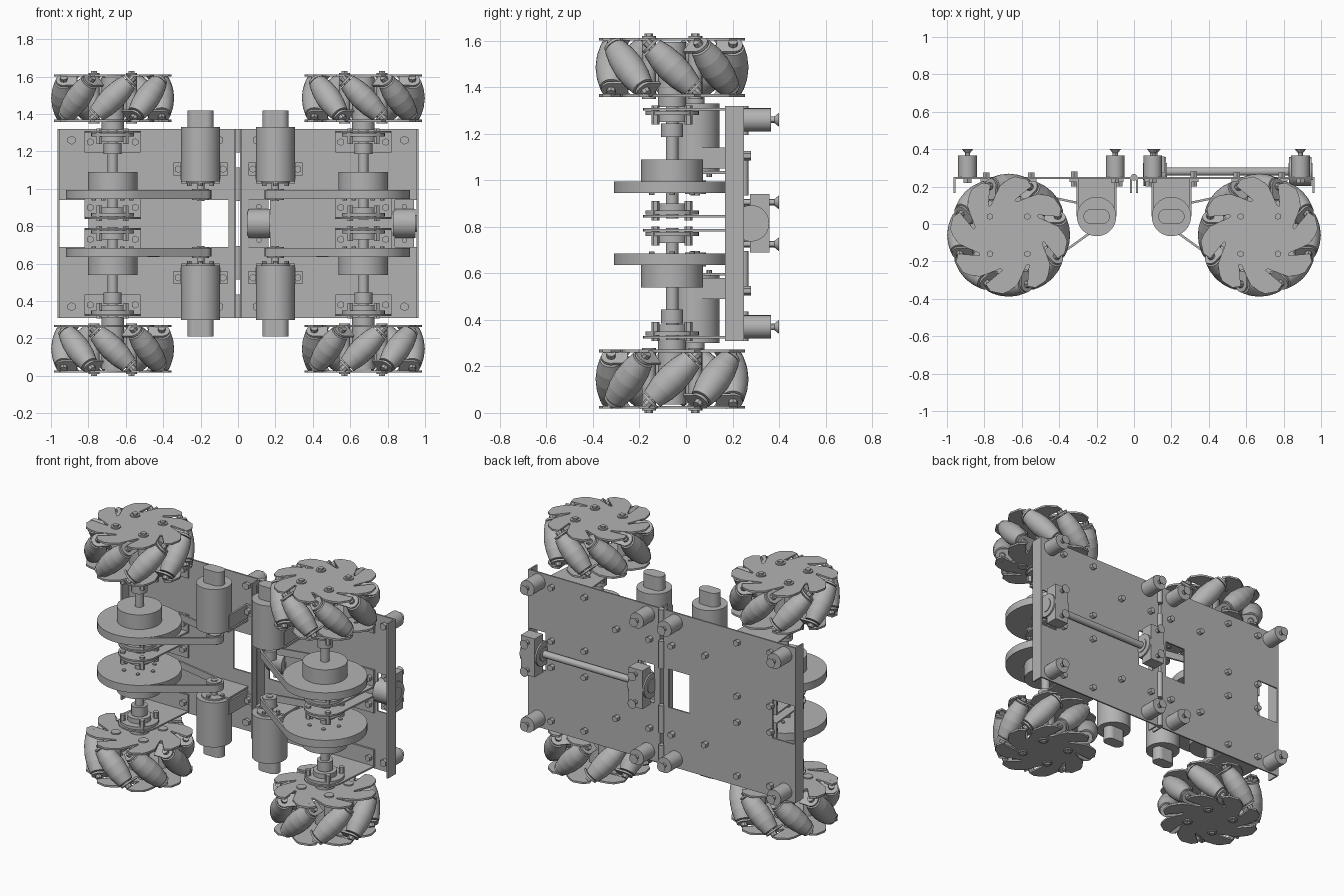
import bpy, bmesh
from math import sin, cos, pi, acos, atan2, hypot
from mathutils import Matrix, Vector

cube = bpy.data.objects.get("Cube")
if cube:
    bpy.data.objects.remove(cube)

MID = 0.815                       # height of the symmetry plane
AXLE = Vector((0.67, -0.06, 0))   # wheel axle position
MOTOR = Vector((0.2, 0.04, 0))    # motor shaft position
UP = Vector((0, 0, 1))

grey = bpy.data.materials.new("machined grey")
grey.use_nodes = True
grey.diffuse_color = (0.45, 0.45, 0.45, 1)
grey.node_tree.nodes["Principled BSDF"].inputs["Base Color"].default_value = grey.diffuse_color


def box(bm, x, y, z, m=Matrix()):
    """Box from three (low, high) ranges."""
    c = Vector([(a + b) / 2 for a, b in (x, y, z)])
    size = [b - a for a, b in (x, y, z)]
    bmesh.ops.create_cube(bm, size=1, matrix=m @ Matrix.Translation(c) @ Matrix.Diagonal((*size, 1)))


def rod(bm, p, q, r, r2=None, seg=24):
    """Cylinder or cone between two points."""
    p, q = Vector(p), Vector(q)
    turn = (q - p).to_track_quat('Z', 'Y').to_matrix().to_4x4()
    bmesh.ops.create_cone(bm, cap_ends=True, segments=seg, radius1=r, radius2=r if r2 is None else r2,
                          depth=(q - p).length, matrix=Matrix.Translation((p + q) / 2) @ turn)


def disc(bm, c, z0, z1, r, seg=32):
    """Upright cylinder around a centre."""
    rod(bm, (c.x, c.y, z0), (c.x, c.y, z1), r, seg=seg)


def prism(bm, outline, z0, z1):
    """Extrude a flat outline upward."""
    face = bm.faces.new([bm.verts.new((x, y, z0)) for x, y in outline])
    new = bmesh.ops.extrude_face_region(bm, geom=[face])["geom"]
    for v in new:
        if isinstance(v, bmesh.types.BMVert):
            v.co.z = z1


def finish(name, bm, mirror=None):
    bmesh.ops.recalc_face_normals(bm, faces=bm.faces)
    mesh = bpy.data.meshes.new(name)
    bm.to_mesh(mesh)
    bm.free()
    mesh.materials.append(grey)
    ob = bpy.data.objects.new(name, mesh)
    bpy.context.collection.objects.link(ob)
    ob.location.z = MID
    bpy.ops.object.select_all(action='DESELECT')
    ob.select_set(True)
    bpy.context.view_layer.objects.active = ob
    bpy.ops.object.shade_smooth_by_angle()
    if mirror:
        mod = ob.modifiers.new("mirror", 'MIRROR')
        mod.use_axis = mirror
        mod.use_mirror_merge = False
    return ob


ALL = (True, False, True)
WZ = 0.67                         # wheel centre above the symmetry plane
hub = AXLE + UP * WZ

# Wheel side plates with slanted slots
bm = bmesh.new()
sector = [(0.30, 0), (0.315, 6), (0.315, 18), (0.29, 25), (0.19, 10), (0.185, 14), (0.27, 35)]
outline = []
for k in range(8):
    for r, a in sector:
        t = (k * 45 + a) * pi / 180
        outline.append((AXLE.x + r * cos(t), AXLE.y + r * sin(t)))
for z in (-0.127, 0.115):
    prism(bm, outline, WZ + z, WZ + z + 0.012)
finish("wheel_plates", bm, ALL)

# Angled barrel rollers with their end tabs and bolts
rollers, tabs = bmesh.new(), bmesh.new()
for k in range(8):
    a = k * pi / 4
    out = Vector((cos(a), sin(a), 0))
    axis = (UP - Vector((-sin(a), cos(a), 0))).normalized()
    c = hub + out * 0.262
    widths = [(-0.12, 0.048), (-0.06, 0.062), (0, 0.067), (0.06, 0.062), (0.12, 0.048)]
    for (d, r), (e, q) in zip(widths, widths[1:]):
        rod(rollers, c + axis * d, c + axis * e, r, q)
    frame = Matrix((out, axis.cross(out), axis)).transposed().to_4x4()
    frame.translation = c
    for end in (-1, 1):
        rod(tabs, c + axis * end * 0.126, c + axis * end * 0.138, 0.042)
        rod(tabs, c + axis * end * 0.11, c + axis * end * 0.158, 0.02, seg=8)
        box(tabs, (-0.07, 0), (-0.04, 0.04), (end * 0.132 - 0.006, end * 0.132 + 0.006), frame)
bmesh.ops.remove_doubles(rollers, verts=rollers.verts, dist=0.0002)
finish("wheel_rollers", rollers, ALL)
finish("roller_tabs", tabs, ALL)

# Wheel hub spacers and bolts
bm = bmesh.new()
for dx in (-0.1, 0.1):
    for dy in (-0.1, 0.1):
        c = AXLE + Vector((dx, dy, 0))
        disc(bm, c, WZ - 0.135, WZ + 0.135, 0.03, 16)
        disc(bm, c, WZ + 0.13, WZ + 0.145, 0.018, 6)
disc(bm, AXLE, WZ - 0.17, WZ + 0.11, 0.06)
finish("wheel_hub", bm, ALL)

# Axle, pulley and collars
bm = bmesh.new()
disc(bm, AXLE, 0.02, WZ, 0.027)
disc(bm, AXLE, 0.37, 0.43, 0.048)
finish("axle", bm, ALL)
bm = bmesh.new()
disc(bm, AXLE, 0.13, 0.18, 0.25, 64)
disc(bm, AXLE, 0.175, 0.275, 0.133, 48)
for k in range(6):
    disc(bm, AXLE + Vector((0.1 * cos(k * pi / 3), 0.1 * sin(k * pi / 3), 0)), 0.122, 0.135, 0.012, 8)
finish("drive_pulley", bm, ALL)


# Belt loop around the two pulleys
def loop(big, small):
    d = MOTOR - AXLE
    a, b = atan2(d.y, d.x), acos((big - small) / hypot(d.x, d.y))
    n = 32
    pts = []
    for c, r, t0, t1 in ((AXLE, big, a + b, a + 2 * pi - b), (MOTOR, small, a - b, a + b)):
        for i in range(n + 1):
            t = t0 + (t1 - t0) * i / n
            pts.append((c.x + r * cos(t), c.y + r * sin(t)))
    return pts


bm = bmesh.new()
rings = [[bm.verts.new((x, y, z)) for x, y in loop(0.238 + g, 0.045 + g)]
         for g, z in ((0, 0.132), (0.012, 0.132), (0.012, 0.178), (0, 0.178))]
for i, ring in enumerate(rings):
    other = rings[(i + 1) % len(rings)]
    for j in range(len(ring)):
        n = (j + 1) % len(ring)
        bm.faces.new((ring[j], ring[n], other[n], other[j]))
finish("drive_belt", bm, ALL)

# Motor with flat-sided end cap, shaft pulley and clamp
bm = bmesh.new()
disc(bm, MOTOR, 0.225, 0.515, 0.105, 40)
disc(bm, MOTOR, 0.215, 0.225, 0.075)
disc(bm, MOTOR, 0.12, 0.22, 0.02, 16)
disc(bm, MOTOR, 0.125, 0.185, 0.045)
box(bm, (0.165, 0.235), (0.0, 0.08), (0.51, 0.605))
for dx in (-0.03, 0.03):
    disc(bm, MOTOR + Vector((dx, 0, 0)), 0.51, 0.605, 0.04)
for k in range(4):
    disc(bm, MOTOR + Vector((0.06 * cos(k * pi / 2), 0.06 * sin(k * pi / 2), 0)), 0.2, 0.23, 0.012, 8)
finish("motor", bm, ALL)
bm = bmesh.new()
for x in (0.093, 0.295):
    box(bm, (x, x + 0.012), (0.04, 0.235), (0.235, 0.325))
box(bm, (0.095, 0.305), (0.04, 0.24), (0.213, 0.225))
for x in (0.055, 0.295):
    box(bm, (x, x + 0.05), (0.225, 0.24), (0.255, 0.325))
for x in (0.08, 0.32):
    rod(bm, (x, 0.2, 0.29), (x, 0.28, 0.29), 0.02, seg=6)
finish("motor_clamp", bm, ALL)

# Axle brackets with flanged bearings; inner one faces the other way
bm = bmesh.new()
for z, d in ((0.495, -1), (0.025, 1)):
    lo, hi = sorted((z, z + d * 0.01))
    prism(bm, [(AXLE.x + 0.15, 0.24), (AXLE.x - 0.15, 0.24)] +
          [(AXLE.x + 0.125 * cos(t), AXLE.y + 0.125 * sin(t))
           for t in [pi + i * pi / 16 for i in range(17)]], lo, hi)
    foot = sorted((z, z + d * 0.115))
    box(bm, (0.52, 0.82), (0.228, 0.24), foot)
    lo, hi = sorted((z + d * 0.012, z + d * 0.03))
    disc(bm, AXLE, lo, hi, 0.115)
    lo, hi = sorted((z + d * 0.03, z + d * 0.06))
    disc(bm, AXLE, lo, hi, 0.07)
    for k in range(4):
        t = (k + 0.5) * pi / 2
        lo, hi = sorted((z - d * 0.012, z + d * 0.07))
        disc(bm, AXLE + Vector((0.1 * cos(t), 0.1 * sin(t), 0)), lo, hi, 0.017, 6)
    for x in (0.55, 0.79):
        rod(bm, (x, 0.205, z + d * 0.06), (x, 0.275, z + d * 0.06), 0.02, seg=6)
finish("axle_brackets", bm, ALL)

# Corner standoffs with flared screws
bm = bmesh.new()
for x in (0.1, 0.89):
    rod(bm, (x, 0.25, 0.445), (x, 0.365, 0.445), 0.05)
    rod(bm, (x, 0.365, 0.445), (x, 0.38, 0.445), 0.014, seg=12)
    rod(bm, (x, 0.38, 0.445), (x, 0.4, 0.445), 0.014, 0.03, seg=12)
    rod(bm, (x, 0.22, 0.445), (x, 0.24, 0.445), 0.024, seg=6)
finish("standoffs", bm, ALL)

# Folded mounting boards with two windows each
H = 0.505
for name, s, w in (("left_board", 1, (0.055, 0.17, 0.84, 0.953)),
                   ("right_board", -1, (0.05, 0.2, 0.8, 0.953))):
    bm = bmesh.new()
    span = lambda a, b: tuple(sorted((s * a, s * b)))
    for z in ((-H, -0.125), (0.125, H)):
        box(bm, span(0.012, 0.965), (0.24, 0.25), z)
    for a, b in ((0.012, w[0]), (w[1], w[2])):
        box(bm, span(a, b), (0.24, 0.25), (-0.125, 0.125))
    for a, b in ((0.012, 0.022), (0.955, 0.965)):
        box(bm, span(a, b), (0.167, 0.25), (-H, H))
    finish(name, bm)

# Hinge barrels between the boards
bm = bmesh.new()
rod(bm, (0, 0.25, 0.12), (0, 0.25, 0.3), 0.018, seg=16)
rod(bm, (0, 0.25, 0.38), (0, 0.25, H), 0.018, seg=16)
finish("hinge", bm, (False, False, True))

# Cross rod held by two bearing blocks behind the left board
bm = bmesh.new()
rod(bm, (0.07, 0.28, 0), (0.93, 0.28, 0), 0.022)
finish("cross_rod", bm)
bm = bmesh.new()
for x in (0.112, 0.89):
    box(bm, (x - 0.05, x + 0.05), (0.275, 0.36), (-0.125, 0.125))
    rod(bm, (x - 0.06, 0.28, 0), (x + 0.06, 0.28, 0), 0.078, seg=40)
    rod(bm, (x - 0.065, 0.28, 0), (x + 0.065, 0.28, 0), 0.045)
    for z in (-0.09, 0.09):
        rod(bm, (x, 0.25, z), (x, 0.38, z), 0.014, seg=12)
        rod(bm, (x, 0.38, z), (x, 0.4, z), 0.014, 0.03, seg=12)
finish("bearing_blocks", bm)
